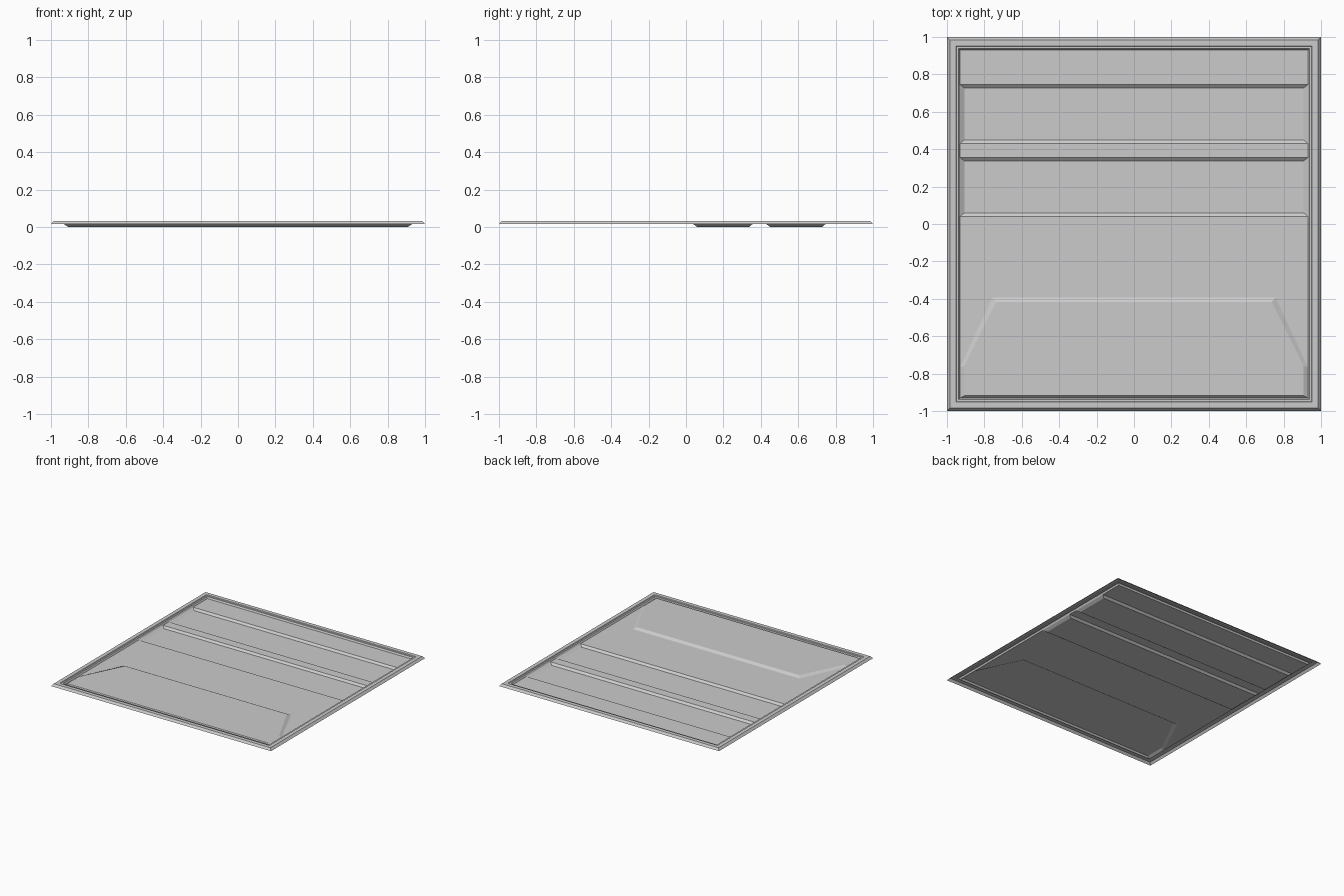
import bpy, bmesh

if "Cube" in bpy.data.objects:
    bpy.data.objects.remove(bpy.data.objects["Cube"])

PANEL_Z = 0.015   # level of the flat sheet
IN = 0.93         # half size of the sheet inside the rim


def make_object(name, build):
    bm = bmesh.new()
    build(bm)
    bmesh.ops.remove_doubles(bm, verts=bm.verts, dist=0.0005)
    for f in bm.faces:
        f.normal_update()
        if f.normal.z < 0:
            f.normal_flip()
    mesh = bpy.data.meshes.new(name)
    bm.to_mesh(mesh)
    bm.free()
    obj = bpy.data.objects.new(name, mesh)
    bpy.context.collection.objects.link(obj)
    return obj


def loop(bm, points, z):
    return [bm.verts.new((x, y, z)) for x, y in points]


def bridge(bm, a, b):
    n = len(a)
    for i in range(n):
        j = (i + 1) % n
        bm.faces.new((a[i], a[j], b[j], b[i]))


def rect(x, y0, y1):
    return [(-x, y0), (x, y0), (x, y1), (-x, y1)]


def mirrored(half):
    # Right-hand outline points followed by their mirror images
    return half + [(-x, y) for x, y in reversed(half)]


def emboss(bm, outer, inner, z):
    # Sloped walls and a flat floor or top
    a, b = loop(bm, outer, PANEL_Z), loop(bm, inner, z)
    bridge(bm, a, b)
    bm.faces.new(b)


# Folded rim: skirt, flat top, small ledge, inner wall
def build_rim(bm):
    profile = [(1.0, 0.015), (0.985, 0.033), (0.953, 0.033),
               (0.949, 0.028), (0.937, 0.028), (IN, PANEL_Z)]
    loops = [loop(bm, rect(r, -r, r), z) for r, z in profile]
    for a, b in zip(loops, loops[1:]):
        bridge(bm, a, b)


# Sheet with two sunken bands and a raised front pad
def build_sheet(bm):
    recesses = [(0.04, 0.355), (0.43, 0.745)]
    for y0, y1 in recesses:
        emboss(bm, rect(IN, y0, y1), rect(0.907, y0 + 0.02, y1 - 0.018), 0.0)
    for y0, y1 in [(0.355, 0.43), (0.745, IN)]:
        bm.faces.new(loop(bm, rect(IN, y0, y1), PANEL_Z))

    pad_outer = [(IN, -IN), (IN, -0.765), (0.757, -0.393)]
    pad_inner = [(0.907, -0.918), (0.907, -0.76), (0.737, -0.417)]
    emboss(bm, mirrored(pad_outer), mirrored(pad_inner), 0.028)

    # Flat area between the pad and the front recess
    right = [(0.757, -0.393), (IN, -0.765), (IN, 0.04)]
    bm.faces.new(loop(bm, mirrored(right), PANEL_Z))


make_object("rim", build_rim)
make_object("embossed_panel", build_sheet)
